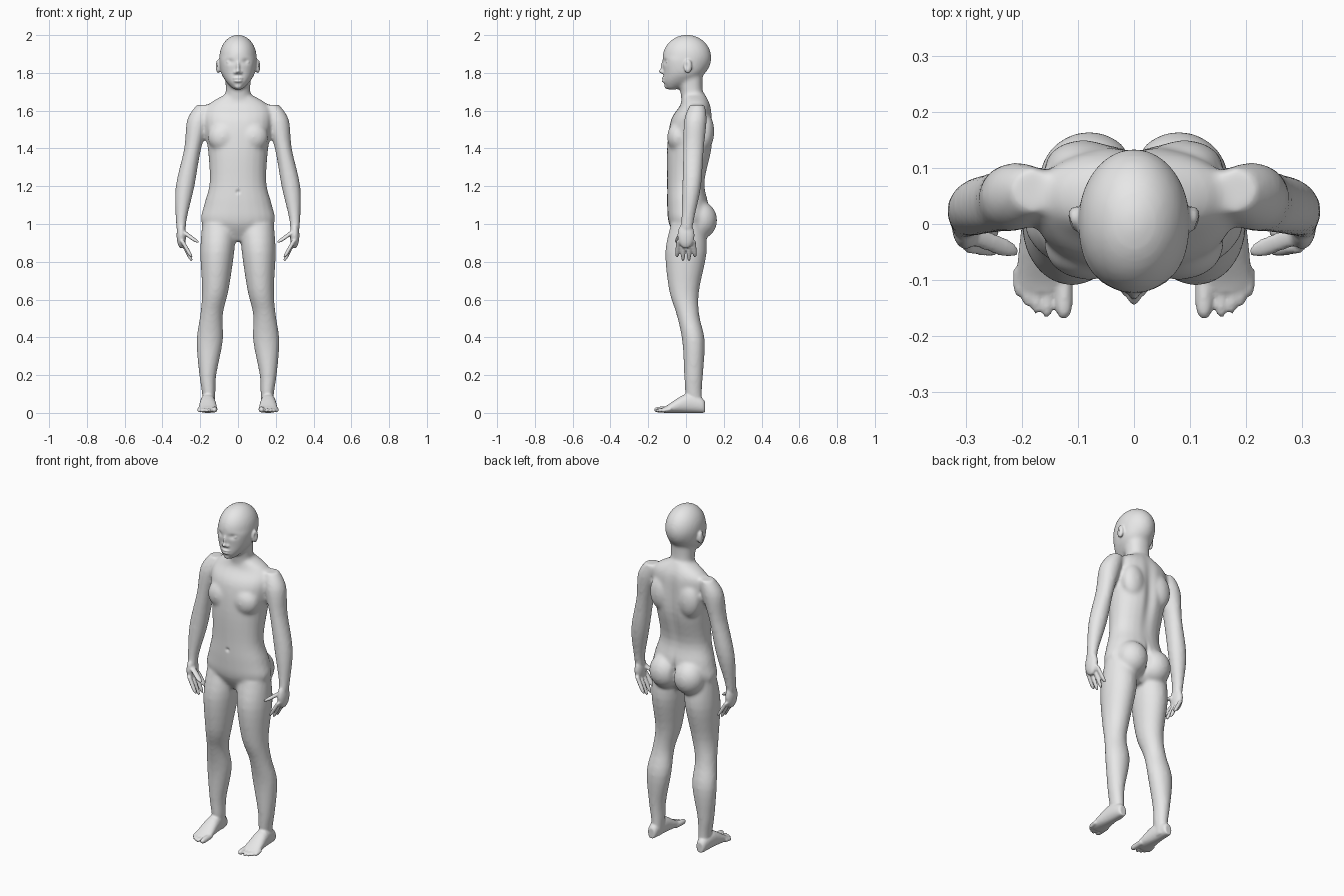
import bpy
import bmesh
from math import cos, sin, pi, exp, sqrt, copysign
from mathutils import Matrix, Vector

SIDES = (1, -1)

default_cube = bpy.data.objects.get("Cube")
if default_cube:
    bpy.data.objects.remove(default_cube, do_unlink=True)

grey = bpy.data.materials.new("plain grey")
grey.use_nodes = True
tone = (.8, .8, .8, 1)
grey.diffuse_color = tone
grey.node_tree.nodes["Principled BSDF"].inputs["Base Color"].default_value = tone


def spline(before, start, end, after, t):
    """Smooth value between start and end, guided by both neighbours."""
    slope_in, slope_out = (end - before) / 2, (after - start) / 2
    ease = t * t * (3 - 2 * t)
    bend = t * (1 - t) * (slope_in * (1 - t) - slope_out * t)
    return start + (end - start) * ease + bend


def refine(rings, steps=4):
    """Insert smooth in-between rings."""
    last = len(rings) - 1
    fine = []
    for index in range(last):
        before, after = rings[max(index - 1, 0)], rings[min(index + 2, last)]
        columns = list(zip(before, rings[index], rings[index + 1], after))
        fine += [[spline(*column, step / steps) for column in columns] for step in range(steps)]
    return fine + [rings[last]]


def loft(bm, rings, side=1, axis="Z", power=2, count=24):
    """Skin elliptical rings: position, two centre values, two radii."""
    loops = []
    for position, centre_a, centre_b, radius_a, radius_b in rings:
        loop = []
        for corner in range(count):
            angle = 2 * pi * corner / count
            u, v = (copysign(abs(f) ** (2 / power), f) for f in (cos(angle), sin(angle)))
            a, b = side * (centre_a + radius_a * u), centre_b + radius_b * v
            loop.append(bm.verts.new((a, b, position) if axis == "Z" else (a, position, b)))
        loops.append(loop)
    faces = [bm.faces.new(loops[0]), bm.faces.new(loops[-1])]
    for low, high in zip(loops, loops[1:]):
        for corner in range(count):
            follow = (corner + 1) % count
            faces.append(bm.faces.new((low[corner], low[follow], high[follow], high[corner])))
    bmesh.ops.recalc_face_normals(bm, faces=faces)


def digit(bm, root, tip, radius, side, axis="Z"):
    """Finger or toe with a gentle taper and a rounded tip."""
    root, tip = Vector(root), Vector(tip)
    rings = []
    for step in range(9):
        along = sin(pi / 2 * step / 8)
        x, y, z = root.lerp(tip, along)
        size = radius * max(sqrt(1 - along ** 8), .2)
        rings.append((z, x, y, size, size) if axis == "Z" else (y, x, z, size, size))
    loft(bm, rings, side, axis)


def blob(bm, centre, radii, side=1):
    """Ellipsoid volume on the chosen side."""
    x, y, z = centre
    matrix = Matrix.Translation((side * x, y, z)) @ Matrix.Diagonal((*radii, 1))
    bmesh.ops.create_uvsphere(bm, u_segments=24, v_segments=16, radius=1, matrix=matrix)


def fuse(bm, name, voxel, rounds):
    """Merge overlapping volumes into one softened skin."""
    mesh = bpy.data.meshes.new(name)
    bm.to_mesh(mesh)
    bm.free()
    merged = bpy.data.objects.new(name, mesh)
    bpy.context.collection.objects.link(merged)
    remesh = merged.modifiers.new("merge", "REMESH")
    remesh.mode = "VOXEL"
    remesh.voxel_size = voxel
    soften = merged.modifiers.new("soften", "SMOOTH")
    soften.factor = .5
    soften.iterations = rounds
    graph = bpy.context.evaluated_depsgraph_get()
    skin = bpy.data.meshes.new_from_object(merged.evaluated_get(graph))
    merged.modifiers.clear()
    merged.data = skin
    return merged


# Torso, neck and head, all on the centre line
torso = [(.91, .01, .06, .05), (1, .01, .19, .1), (1.1, .01, .18, .11), (1.22, 0, .15, .1),
         (1.4, .02, .16, .12), (1.55, .03, .18, .11), (1.63, .05, .16, .08), (1.69, .04, .06, .06)]
neck = [(1.6, .05, .07, .07), (1.7, .03, .065, .06), (1.8, .02, .07, .07)]
face = [(1.71, -.08, .02, .02), (1.75, -.04, .06, .08), (1.8, -.01, .09, .11),
        (1.87, 0, .1, .125), (1.9, 0, .09, .11)]
core = bmesh.new()
for profile in (torso, neck, face):
    loft(core, refine([(z, 0, *sizes) for z, *sizes in profile]), power=2.2)
blob(core, (0, .005, 1.88), (.1, .13, .122))

# Limbs, buttocks, shoulder blades and chest
leg = [(1, .1, .01, .09, .09), (.85, .11, 0, .09, .11), (.65, .12, -.01, .07, .08),
       (.52, .14, .01, .06, .06), (.38, .15, .04, .07, .06), (.2, .16, .04, .045, .05),
       (.1, .155, .04, .035, .045), (.01, .155, .05, .03, .04)]
arm = [(1.63, .18, .06, .04, .04), (1.55, .21, .05, .06, .06), (1.4, .24, .04, .045, .055),
       (1.2, .28, .03, .05, .05), (1.03, .3, .01, .03, .035), (.96, .3, 0, .025, .035)]
for side in SIDES:
    loft(core, refine(leg), side)
    loft(core, refine(arm), side)
    blob(core, (.08, .075, 1.02), (.09, .09, .1), side)
    blob(core, (.09, .1, 1.49), (.07, .05, .1), side)
    blob(core, (.08, -.04, 1.46), (.08, .06, .08), side)
base_form = fuse(core, "base_form", .01, 7)

body = bmesh.new()
body.from_mesh(base_form.data)
bpy.data.objects.remove(base_form, do_unlink=True)

# Hands and feet; each foot ring rests on the ground
foot = [(.1, .02, .03), (.08, .03, .04), (0, .04, .05), (-.1, .05, .02), (-.12, .04, .015)]
for side in SIDES:
    blob(body, (.3, 0, .94), (.025, .045, .07), side)
    digit(body, (.29, -.02, .96), (.21, -.05, .9), .017, side)
    for finger in range(4):
        spread = finger - 1.5
        digit(body, (.295, .027 * spread, .91), (.245, .032 * spread, .8 + .01 * spread ** 2),
              .012, side)
    loft(body, refine([(y, .16, high, wide, high) for y, wide, high in foot]), side, "Y", 2.2)
    for toe in range(5):
        x = .125 + .03 * toe ** .7
        size = .011 if toe else .016
        digit(body, (x, -.08, .02), (x, .0025 * toe ** 2 - .17, size), size, side, "Y")

# Nose, lips, chin, eyelids and ears
blob(body, (0, -.12, 1.83), (.01, .015, .035))
blob(body, (0, -.125, 1.808), (.013, .02, .012))
blob(body, (0, -.1, 1.73), (.02, .015, .015))
for height in (1.757, 1.771):
    blob(body, (0, -.115, height), (.025, .015, .007))
for side in SIDES:
    blob(body, (.014, -.12, 1.802), (.01, .01, .008), side)
    blob(body, (.045, -.1, 1.858), (.018, .016, .01), side)
    blob(body, (.105, .01, 1.835), (.013, .022, .037), side)
figure = fuse(body, "body", .0055, 3)

# Soft hollows: centre, extent and push for spine, seat, navel, mouth, eyes and ears
hollows = [((0, .14, 1.42), (.03, .08, .2), (0, -.014, 0)),
           ((0, .14, 1.03), (.012, .08, .07), (0, -.02, 0)),
           ((0, -.1, 1.17), (.01, .03, .01), (0, .008, 0)),
           ((0, -.12, 1.764), (.022, .02, .004), (0, .006, 0))]
for side in SIDES:
    hollows.append(((side * .043, -.11, 1.86), (.022, .035, .014), (0, .009, 0)))
    hollows.append(((side * .12, 0, 1.84), (.012, .01, .018), (side * -.008, 0, 0)))
for centre, extent, push in hollows:
    push = Vector(push)
    reach = 3 * extent[2]
    for vertex in figure.data.vertices:
        if abs(vertex.co.z - centre[2]) < reach:
            offsets = zip(vertex.co, centre, extent)
            vertex.co += push * exp(-sum(((p - c) / e) ** 2 for p, c, e in offsets))

# Flat soles
for vertex in figure.data.vertices:
    vertex.co.z = max(vertex.co.z, 0)

figure.data.shade_smooth()
figure.data.materials.clear()
figure.data.materials.append(grey)
